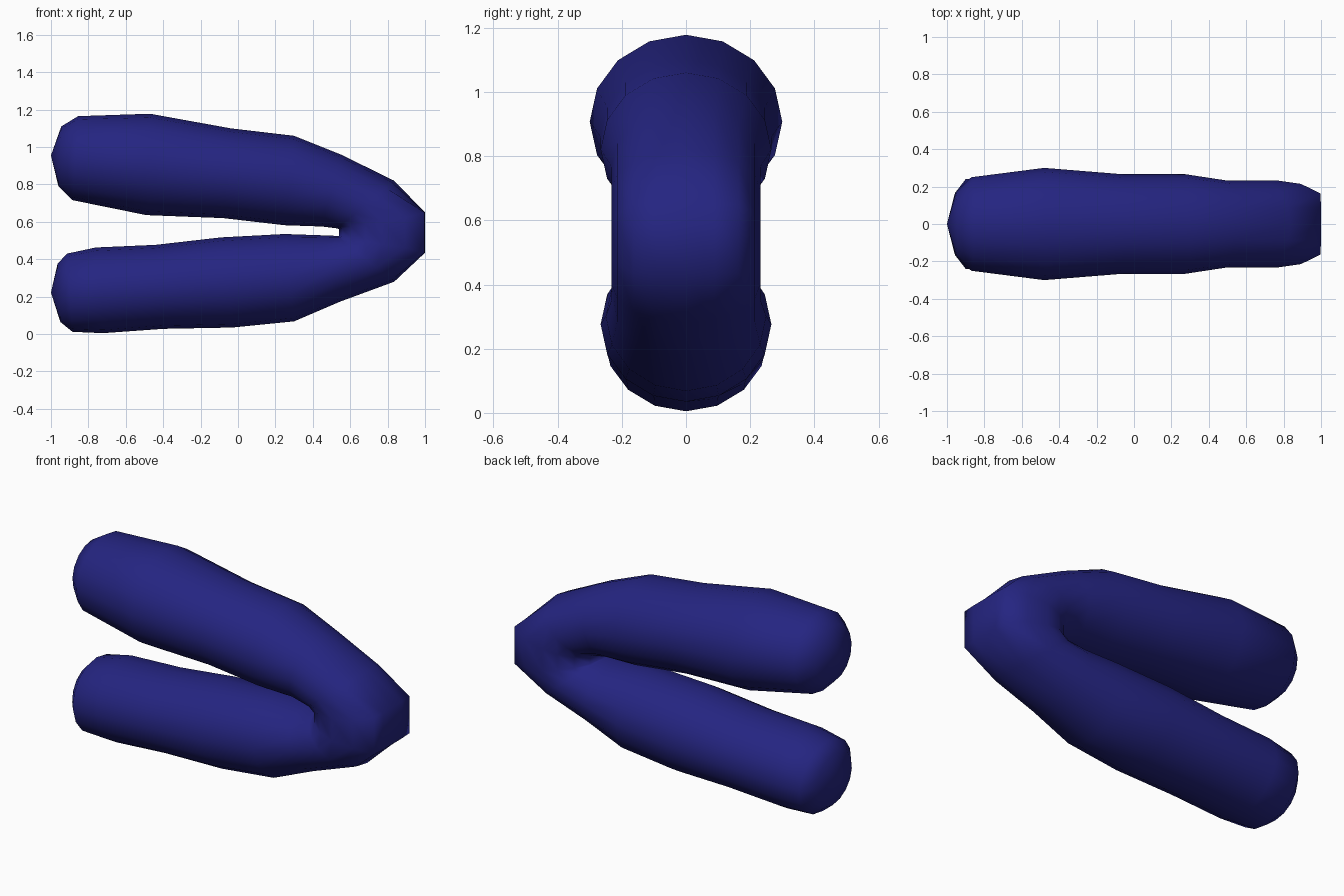
import bpy, bmesh, math
from mathutils import Vector

if "Cube" in bpy.data.objects:
    bpy.data.objects.remove(bpy.data.objects["Cube"])

SIDES = 16

# Cross-sections along the bent tube: outer x, outer z, inner x, inner z, half depth
SECTIONS = [
    (-0.945, 1.11, -0.96, 0.79, 0.17),
    (-0.855, 1.165, -0.885, 0.716, 0.25),
    (-0.47, 1.178, -0.49, 0.636, 0.30),
    (-0.04, 1.10, -0.08, 0.62, 0.266),
    (0.30, 1.06, 0.25, 0.582, 0.266),
    (0.55, 0.96, 0.45, 0.575, 0.232),
    (0.835, 0.82, 0.53, 0.565, 0.232),
    (1.09, 0.65, 0.54, 0.56, 0.232),
    (1.09, 0.435, 0.54, 0.525, 0.232),
    (0.835, 0.28, 0.53, 0.525, 0.232),
    (0.55, 0.175, 0.45, 0.528, 0.232),
    (0.30, 0.068, 0.25, 0.535, 0.25),
    (-0.03, 0.035, -0.09, 0.517, 0.266),
    (-0.40, 0.028, -0.44, 0.477, 0.26),
    (-0.72, 0.005, -0.76, 0.463, 0.255),
    (-0.885, 0.012, -0.915, 0.43, 0.24),
    (-0.95, 0.065, -0.965, 0.375, 0.165),
]
TIPS = (Vector((-1, 0, 0.955)), Vector((-1, 0, 0.222)))


def ring(bm, ox, oz, ix, iz, depth):
    """Oval ring; the bend is flattened against x = 1."""
    outer, inner = Vector((ox, 0, oz)), Vector((ix, 0, iz))
    bend = ox > 1
    mid = Vector((0.77, 0, oz + (iz - oz) * 0.5)) if bend else (outer + inner) / 2
    verts = []
    for i in range(SIDES):
        a = 2 * math.pi * i / SIDES
        c = math.cos(a)
        p = mid + (outer - mid) * c if c >= 0 else mid - (inner - mid) * c
        if bend and c > 0.7:
            p.z = oz
        p.x = min(p.x, 1.0)
        p.y = depth * math.sin(a)
        verts.append(bm.verts.new(p))
    return verts


# Bent tube body
bm = bmesh.new()
rings = [ring(bm, *s) for s in SECTIONS]
for r0, r1 in zip(rings, rings[1:]):
    for i in range(SIDES):
        j = (i + 1) % SIDES
        bm.faces.new((r0[i], r0[j], r1[j], r1[i]))

# Rounded end caps
for tip, r in zip(TIPS, (rings[0], rings[-1])):
    pole = bm.verts.new(tip)
    for i in range(SIDES):
        bm.faces.new((pole, r[i], r[(i + 1) % SIDES]))
bmesh.ops.recalc_face_normals(bm, faces=bm.faces)
for f in bm.faces:
    f.smooth = True

mesh = bpy.data.meshes.new("bent_tube")
bm.to_mesh(mesh)
bm.free()
tube = bpy.data.objects.new("bent_tube", mesh)
bpy.context.collection.objects.link(tube)

# Navy blue material
navy = bpy.data.materials.new("navy")
navy.diffuse_color = (0.018, 0.018, 0.22, 1)
navy.use_nodes = True
navy.node_tree.nodes["Principled BSDF"].inputs["Base Color"].default_value = navy.diffuse_color
mesh.materials.append(navy)
